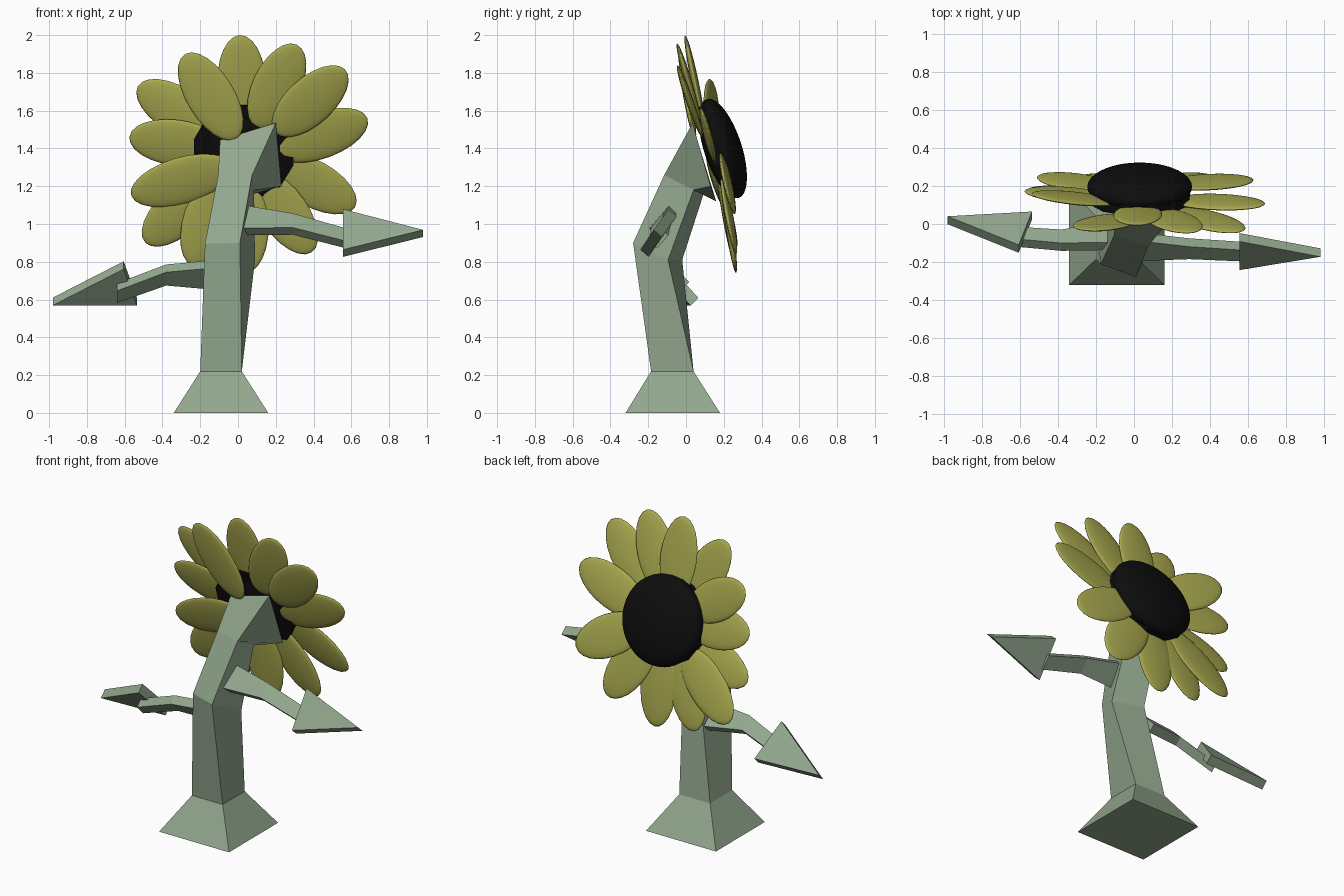
import bpy, bmesh, math
from mathutils import Vector, Matrix

if "Cube" in bpy.data.objects:
    bpy.data.objects.remove(bpy.data.objects["Cube"])


def material(name, rgb):
    m = bpy.data.materials.new(name)
    m.diffuse_color = (*rgb, 1)
    m.use_nodes = True
    m.node_tree.nodes["Principled BSDF"].inputs["Base Color"].default_value = m.diffuse_color
    return m


GREEN = material("stem_green", (0.29, 0.39, 0.27))
YELLOW = material("petal_yellow", (0.40, 0.40, 0.08))
BLACK = material("seed_black", (0.004, 0.004, 0.004))


def finish(name, bm, mat, smooth=False):
    bmesh.ops.recalc_face_normals(bm, faces=bm.faces)
    me = bpy.data.meshes.new(name)
    bm.to_mesh(me)
    bm.free()
    me.materials.append(mat)
    for p in me.polygons:
        p.use_smooth = smooth
    ob = bpy.data.objects.new(name, me)
    bpy.context.collection.objects.link(ob)
    return ob


def loft(name, rings, mat):
    """Skin equal-length rings and cap both ends."""
    bm = bmesh.new()
    rows = [[bm.verts.new(p) for p in r] for r in rings]
    n = len(rows[0])
    for a, b in zip(rows, rows[1:]):
        for i in range(n):
            j = (i + 1) % n
            bm.faces.new((a[i], a[j], b[j], b[i]))
    bm.faces.new(rows[0][::-1])
    bm.faces.new(rows[-1])
    return finish(name, bm, mat)


def ellipsoid(name, centre, long_axis, normal, radii, mat, segs=24, rings=14):
    """radii = (along long_axis, across, along normal)"""
    u = Vector(long_axis).normalized()
    n = Vector(normal)
    n = (n - u * n.dot(u)).normalized()
    rot = Matrix((u, n.cross(u), n)).transposed().to_4x4()
    bm = bmesh.new()
    bmesh.ops.create_uvsphere(bm, u_segments=segs, v_segments=rings, radius=1,
                              matrix=Matrix.Translation(centre) @ rot @ Matrix.Diagonal((*radii, 1)))
    return finish(name, bm, mat, True)


# Twisting square stem: front-left, front-right, back-right, back-left
loft("stem", [
    [(-.34, -.32, 0), (.16, -.32, 0), (.16, .18, 0), (-.34, .18, 0)],
    [(-.20, -.185, .22), (.02, -.185, .22), (.02, .04, .22), (-.20, .04, .22)],
    [(-.175, -.21, .895), (.01, -.28, .90), (.09, -.095, .81), (-.095, -.02, .81)],
    [(-.105, -.06, 1.26), (.075, -.115, 1.26), (.085, .04, 1.18), (-.095, .10, 1.18)],
    [(-.095, .06, 1.445), (.20, .035, 1.535), (.23, .13, 1.20), (-.06, .16, 1.12)],
], GREEN)


# Leaves: bent strap plus a flat triangular blade
def leaf(side, path, widths, wide, blade):
    u = Vector(wide).normalized()
    n = Vector((1, 0, 0)).cross(u)
    t = n * 0.029
    rings = []
    for p, w in zip(path, widths):
        p, h = Vector(p), u * w / 2
        rings.append([p - h - t, p + h - t, p + h + t, p - h + t])
    loft(side + "_leaf_stalk", rings, GREEN)
    pts = [Vector(p) for p in blade]
    loft(side + "_leaf_blade", [[p - t for p in pts], [p + t for p in pts]], GREEN)


leaf("right", [(.03, -.12, 1.02), (.29, -.13, 1.0), (.57, -.145, .925)], (.16, .10, .09),
     (0, .65, .75), [(.555, -.22, .845), (.555, -.07, 1.06), (.98, -.15, .95)])
leaf("left", [(-.14, -.06, .73), (-.38, -.085, .73), (-.64, -.065, .635)], (.16, .10, .09),
     (0, -.7, .7), [(-.605, -.13, .782), (-.535, .045, .588), (-.98, .02, .59)])

# Seed head: smooth dome with a faceted backing
tilt = math.radians(18)
face = Vector((0, math.cos(tilt), math.sin(tilt)))
up = Vector((0, -math.sin(tilt), math.cos(tilt)))
head = Vector((.03, .195, 1.40))
ellipsoid("seed_head", head, up, face, (.275, .275, .10), BLACK, 48, 24)
back = []
for d in (-.075, -.01):
    back.append([head + face * d + (up * math.cos(k * math.tau / 12 + .26)
                 + Vector((1, 0, 0)) * math.sin(k * math.tau / 12 + .26)) * .272 for k in range(12)])
loft("seed_head_backing", back, BLACK)

# Petals: tip and root points
petals = [
    ((.01, -.005, 2.0), (.03, .10, 1.50)),
    ((.31, -.045, 1.95), (.10, .08, 1.51)),
    ((.565, -.04, 1.82), (.20, .08, 1.48)),
    ((.685, .10, 1.56), (.20, .13, 1.38)),
    ((.62, .24, 1.09), (.17, .20, 1.34)),
    ((.39, .26, .85), (.10, .19, 1.27)),
    ((.04, .265, .74), (.03, .19, 1.25)),
    ((-.24, .26, .78), (-.08, .17, 1.28)),
    ((-.49, .26, .90), (-.12, .18, 1.25)),
    ((-.565, .18, 1.15), (-.03, .13, 1.31)),
    ((-.575, .17, 1.46), (-.08, .13, 1.40)),
    ((-.53, .15, 1.73), (-.10, .12, 1.47)),
    ((-.28, -.03, 1.90), (-.01, .045, 1.45)),
]
for i, (tip, root) in enumerate(petals):
    tip, root = Vector(tip), Vector(root)
    ellipsoid(f"petal_{i + 1}", (tip + root) / 2, tip - root, face,
              ((tip - root).length / 2, .128, .02), YELLOW)
